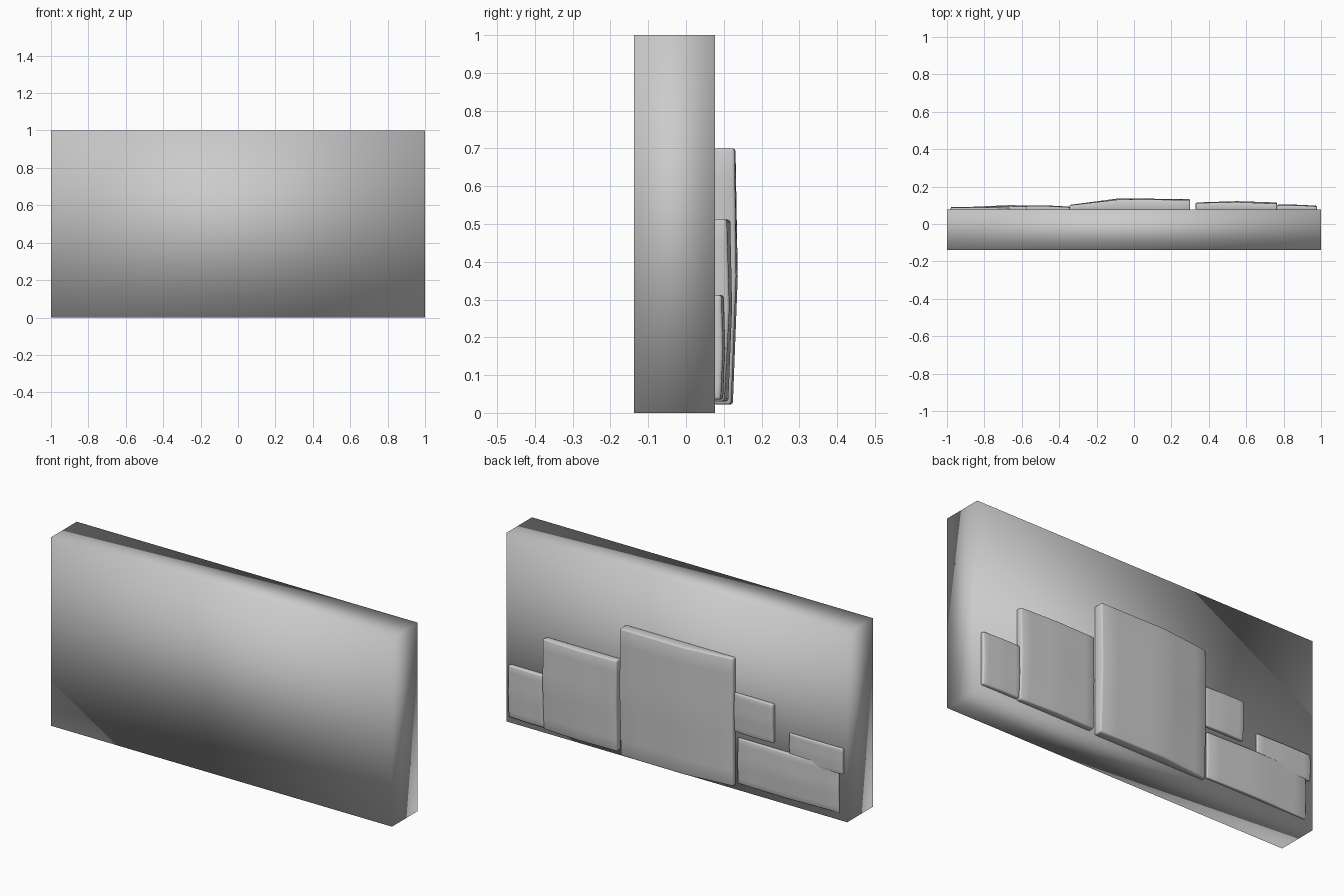
import bpy, bmesh, math

if "Cube" in bpy.data.objects:
    bpy.data.objects.remove(bpy.data.objects["Cube"])

BACK = 0.077  # y of the slab's back face


def finish(name, bm):
    bmesh.ops.recalc_face_normals(bm, faces=bm.faces)
    me = bpy.data.meshes.new(name)
    bm.to_mesh(me)
    bm.free()
    ob = bpy.data.objects.new(name, me)
    bpy.context.collection.objects.link(ob)
    for p in me.polygons:
        p.use_smooth = True
    return ob


def panel(name, xs, zs, heights, rim=0.007):
    """Bowed raised panel: heights is a grid of y values, rows going up in z."""
    bm = bmesh.new()
    grid = [[bm.verts.new((x, y, z)) for x, y in zip(xs, row)]
            for z, row in zip(zs, heights)]
    for a, b in zip(grid, grid[1:]):
        for i in range(len(xs) - 1):
            bm.faces.new((a[i], a[i + 1], b[i + 1], b[i]))
    # soften the bow, then drop side walls into the slab
    bmesh.ops.subdivide_edges(bm, edges=bm.edges[:], cuts=3,
                              use_grid_fill=True, smooth=0.0)
    border = [e for e in bm.edges if e.is_boundary]
    ext = bmesh.ops.extrude_edge_only(bm, edges=border)["geom"]
    lower = [v for v in ext if isinstance(v, bmesh.types.BMVert)]
    for v in lower:
        v.co.y = BACK - 0.004
    bmesh.ops.contextual_create(bm, geom=[e for e in bm.edges if e.is_boundary])
    ob = finish(name, bm)
    bev = ob.modifiers.new("soft_rim", "BEVEL")
    bev.width = rim
    bev.segments = 2
    bev.limit_method = "ANGLE"
    bev.angle_limit = math.radians(50)
    return ob


# main slab
bm = bmesh.new()
bmesh.ops.create_cube(bm, size=1)
for v in bm.verts:
    v.co.x *= 2
    v.co.y = BACK if v.co.y > 0 else -0.138
    v.co.z += 0.5
finish("slab", bm)

# large centre panel
panel("centre_panel", (-0.345, -0.08, 0.30), (0.022, 0.36, 0.70),
      ((0.098, 0.124, 0.120),
       (0.102, 0.137, 0.133),
       (0.100, 0.131, 0.129)))

# medium and small panels on the +x side
panel("medium_panel", (0.33, 0.55, 0.765), (0.03, 0.28, 0.512),
      ((0.108, 0.112, 0.102),
       (0.115, 0.122, 0.115),
       (0.112, 0.117, 0.108)))
panel("small_panel", (0.765, 0.87, 0.978), (0.035, 0.17, 0.312),
      ((0.098, 0.098, 0.092),
       (0.104, 0.103, 0.098),
       (0.100, 0.100, 0.094)))

# thin panels on the -x side
panel("upper_thin_panel", (-0.575, -0.46, -0.345), (0.31, 0.41, 0.515),
      ((0.092, 0.094, 0.088),
       (0.098, 0.099, 0.093),
       (0.096, 0.096, 0.090)), 0.004)
panel("lower_thin_panel", (-0.955, -0.66, -0.365), (0.04, 0.16, 0.28),
      ((0.083, 0.094, 0.088),
       (0.088, 0.101, 0.092),
       (0.085, 0.096, 0.088)), 0.004)
panel("edge_thin_panel", (-0.98, -0.82, -0.665), (0.25, 0.315, 0.385),
      ((0.087, 0.090, 0.085),
       (0.090, 0.092, 0.088),
       (0.088, 0.090, 0.086)), 0.004)
